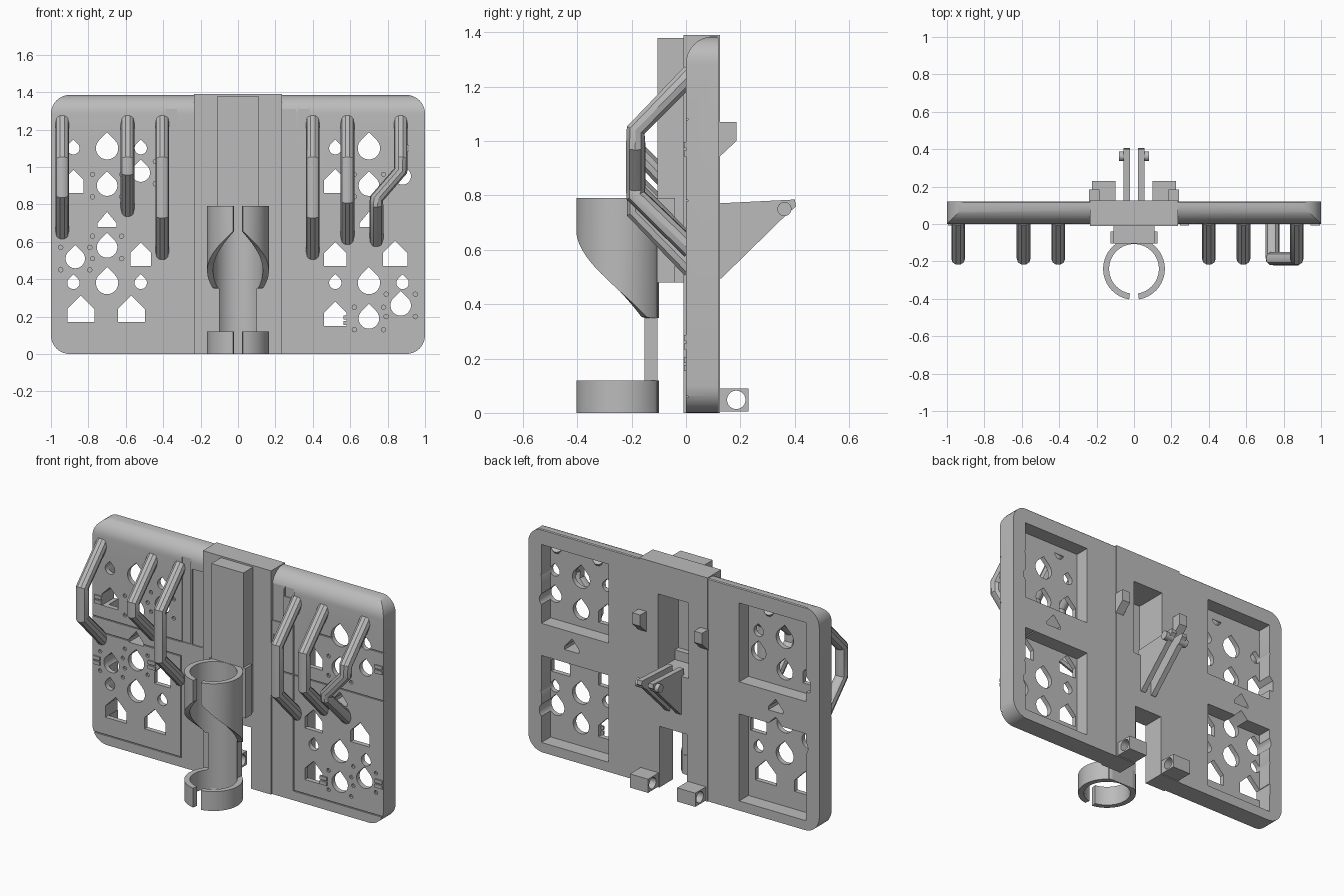
import bpy, bmesh
from math import sin, cos, pi, radians, sqrt

cube = bpy.data.objects.get("Cube")
if cube:
    bpy.data.objects.remove(cube)

grey = bpy.data.materials.new("light_grey")
grey.use_nodes = True
colour = (0.5, 0.5, 0.5, 1)
grey.diffuse_color = colour
grey.node_tree.nodes["Principled BSDF"].inputs["Base Color"].default_value = colour


def finish(name, bm):
    bmesh.ops.recalc_face_normals(bm, faces=bm.faces)
    me = bpy.data.meshes.new(name)
    bm.to_mesh(me)
    bm.free()
    me.materials.append(grey)
    ob = bpy.data.objects.new(name, me)
    bpy.context.collection.objects.link(ob)
    return ob


def prism(name, outlines, axis, lo, hi):
    """Extrude flat outlines along one axis."""
    place = {"x": lambda a, b, t: (t, a, b),
             "y": lambda a, b, t: (a, t, b),
             "z": lambda a, b, t: (a, b, t)}[axis]
    bm = bmesh.new()
    for pts in outlines:
        ends = [[bm.verts.new(place(a, b, t)) for a, b in pts] for t in (lo, hi)]
        for ring in ends:
            bm.faces.new(ring)
        for i in range(len(pts)):
            j = (i + 1) % len(pts)
            bm.faces.new((ends[0][i], ends[0][j], ends[1][j], ends[1][i]))
    return finish(name, bm)


def rect(x0, x1, z0, z1):
    return [(x0, z0), (x1, z0), (x1, z1), (x0, z1)]


def arc(cx, cz, r, a0, a1, n):
    return [(cx + r * cos(radians(a0 + (a1 - a0) * i / n)),
             cz + r * sin(radians(a0 + (a1 - a0) * i / n))) for i in range(n + 1)]


def drop(x, z, r):
    """Round hole with a pointed top."""
    return arc(x, z, r, 135, 405, 20) + [(x, z + r * sqrt(2))]


def house(x, z, w):
    """Square hole with a gabled top."""
    h = w / 2
    return [(x - h, z), (x + h, z), (x + h, z + 0.07), (x, z + 0.07 + h), (x - h, z + 0.07)]


def boolean(ob, cutter, op="DIFFERENCE"):
    mod = ob.modifiers.new("cut", "BOOLEAN")
    mod.operation, mod.object, mod.solver, mod.use_self = op, cutter, "EXACT", True
    bpy.context.view_layer.update()
    me = bpy.data.meshes.new_from_object(ob.evaluated_get(bpy.context.evaluated_depsgraph_get()))
    ob.modifiers.clear()
    ob.data = me
    bpy.data.objects.remove(cutter)


def smooth(ob):
    bpy.ops.object.select_all(action="DESELECT")
    ob.select_set(True)
    bpy.context.view_layer.objects.active = ob
    bpy.ops.object.shade_smooth_by_angle(angle=radians(35))


# Perforation layouts for each wing
left = {
    "drops": [(.7, 1.1, .06), (.7, .9, .055), (.88, .95, .045), (.52, 1.1, .033), (.88, 1.1, .033),
              (.7, .38, .06), (.52, .38, .033), (.88, .38, .033), (.87, .26, .055), (.7, .19, .055)],
    "houses": [(.52, .86, .12), (.52, .47, .12), (.84, .47, .13), (.52, .15, .12)],
    "pins": [(.7, .9), (.87, .26), (.7, .19)],
}
right = {
    "drops": [(-.7, 1.1, .06), (-.7, .9, .055), (-.52, .97, .05), (-.52, 1.1, .033), (-.88, 1.1, .033),
              (-.7, .57, .055), (-.87, .51, .052), (-.7, .38, .06), (-.52, .38, .033), (-.88, .38, .033)],
    "houses": [(-.88, .86, .11), (-.52, .47, .11), (-.84, .17, .145), (-.57, .17, .145)],
    "pins": [(-.7, .9), (-.7, .57), (-.87, .51), (-.52, .97)],
}
left_grooves = [rect(.378, .384, .06, 1.31), rect(.38, 1.01, .057, .063), rect(.24, 1.01, .777, .783),
                rect(.54, 1.01, 1.077, 1.083), rect(.235, .31, 1.08, 1.31), rect(.32, .38, 1.25, 1.31)]
right_grooves = [rect(-.394, -.388, .06, .69), rect(-1.01, -.39, .057, .063), rect(-1.01, -.39, .687, .693),
                 rect(-1.01, -.39, .777, .783), rect(-.385, -.325, .78, 1.31), rect(-.315, -.24, .78, 1.25)]

# Wings: rounded slabs with a soft top front edge, back pockets and holes
for side, s, holes, grooves in (("left", 1, left, left_grooves), ("right", -1, right, right_grooves)):
    outline = [(.22, 0)] + arc(.9, .1, .1, -90, 0, 8) + arc(.9, 1.285, .1, 0, 90, 8) + [(.22, 1.385)]
    wing = prism(side + "_wing", [[(s * x, z) for x, z in outline]], "y", 0, .12)
    profile = [(0, -.1), (.13, -.1), (.13, 1.37), (.115, 1.385)] + arc(.1, 1.285, .1, 90, 180, 10)
    boolean(wing, prism("edge_shaper", [profile], "x", -1.1, 1.1), "INTERSECT")
    pockets = [rect(*sorted((s * .45, s * .91)), z0, z1) for z0, z1 in ((.06, .6), (.8, 1.29))]
    boolean(wing, prism("pocket_cutter", pockets, "y", .03, .2))
    boolean(wing, prism("groove_cutter", grooves, "y", -.05, .007))
    cuts = [drop(*d) for d in holes["drops"]] + [house(*h) for h in holes["houses"]]
    cuts.append([(s * .7 - .05, .68), (s * .7 + .05, .68), (s * .7 + .05, .7), (s * .7, .76), (s * .7 - .05, .7)])
    boolean(wing, prism("hole_cutter", cuts, "y", -.1, .3))
    pins = [arc(x + dx, z + dz, .012, 0, 315, 7) for x, z in holes["pins"]
            for dx in (-.078, .078) for dz in (-.06, .06)]
    boolean(wing, prism("pin_cutter", pins, "y", -.1, .015))
    smooth(wing)

# Small clip tabs on the front face
for i, (x, z) in enumerate([(.27, .97), (.97, .97), (.97, .26), (.59, .18), (-.96, .89), (-.97, .51), (-.59, .58)]):
    prism(f"clip_tab_{i + 1}", [rect(x - .025, x + .025, z + d, z + d + .022) for d in (-.026, .004)], "y", -.008, .005)

# Central spine block with window and bottom notch
block = prism("centre_block", [rect(-.235, .235, 0, 1.39)], "y", -.01, .125)
boolean(block, prism("opening_cutter", [rect(-.105, .105, .73, 1.2), rect(-.095, .095, -.1, .38)], "y", -.2, .3))
post = prism("front_post", [rect(-.11, .11, .48, 1.38)], "y", -.105, 0)
boolean(post, prism("post_cutter", [rect(-.105, .105, .73, 1.2)], "y", -.075, .1))
prism("holder_mount", [rect(-.125, .125, .48, .79)], "y", -.105, -.04)


# Split round holder: lower ring, upper cup with spiral lower edge, curved spine
def split_ring(name, bottom, top, steps=56, cy=-.24):
    bm = bmesh.new()
    rows = []
    for i in range(steps + 1):
        t = .16 + (2 * pi - .32) * i / steps
        z0 = bottom(min(t, 2 * pi - t))
        rows.append([bm.verts.new((r * sin(t), min(cy - r * cos(t), -.1), z))
                     for r, z in ((.133, z0), (.165, z0), (.165, top), (.133, top))])
    for a, b in zip(rows, rows[1:]):
        for k in range(4):
            m = (k + 1) % 4
            bm.faces.new((a[k], a[m], b[m], b[k]))
    bm.faces.new(rows[0])
    bm.faces.new(rows[-1])
    smooth(finish(name, bm))


split_ring("lower_ring", lambda t: 0, .12)
split_ring("upper_cup", lambda t: max(.35, .68 - .15 * t), .79)
spine = arc(0, -.24, .133, 41, 139, 16) + [(-.1, -.104), (.1, -.104)]
smooth(prism("holder_spine", [spine], "z", 0, .79))


# Front hook arms
def arm(name, pts):
    cu = bpy.data.curves.new(name, "CURVE")
    cu.dimensions = "3D"
    cu.bevel_depth, cu.bevel_resolution, cu.use_fill_caps = .037, 3, True
    sp = cu.splines.new("POLY")
    sp.points.add(len(pts) - 1)
    for p, co in zip(sp.points, pts):
        p.co = (*co, 1)
    tube = bpy.data.objects.new(name + "_path", cu)
    bpy.context.collection.objects.link(tube)
    bpy.context.view_layer.update()
    me = bpy.data.meshes.new_from_object(tube.evaluated_get(bpy.context.evaluated_depsgraph_get()))
    bpy.data.objects.remove(tube)
    me.materials.clear()
    me.materials.append(grey)
    ob = bpy.data.objects.new(name, me)
    bpy.context.collection.objects.link(ob)
    smooth(ob)


for i, (x, end) in enumerate([(-.94, .59), (-.59, .71), (-.405, .48), (.4, .48), (.585, .56)]):
    arm(f"hook_arm_{i + 1}", [(x, .02, 1.25), (x, -.185, 1.04), (x, -.185, end + .26), (x, .02, end + .05)])
arm("bent_hook_arm", [(.87, .02, 1.25), (.87, -.185, 1.04), (.87, -.185, .98),
                      (.74, -.185, .83), (.74, -.185, .8), (.74, .02, .6)])

# Back hardware: hooks, hinge blocks, and the pinned bracket
for side, s in (("left", 1), ("right", -1)):
    prism(side + "_back_hook", [[(.11, 1.07), (.185, 1.07), (.185, 1.0), (.11, .93)]], "x", s * .185, s * .24)
    hinge = prism(side + "_hinge_block", [rect(.11, .23, .005, .09)], "x", s * .1, s * .225)
    boolean(hinge, prism("hinge_cutter", [arc(.185, .048, .034, 0, 345, 23)], "x", -.3, .3))
    smooth(hinge)
    prism(side + "_bracket_plate", [[(.1, .77), (.4, .785), (.405, .76), (.36, .72), (.13, .495), (.1, .49)]],
          "x", s * .022, s * .055)
    smooth(prism(side + "_bracket_pin", [arc(.362, .75, .026, 0, 345, 23)], "x", s * .022, s * .08))
